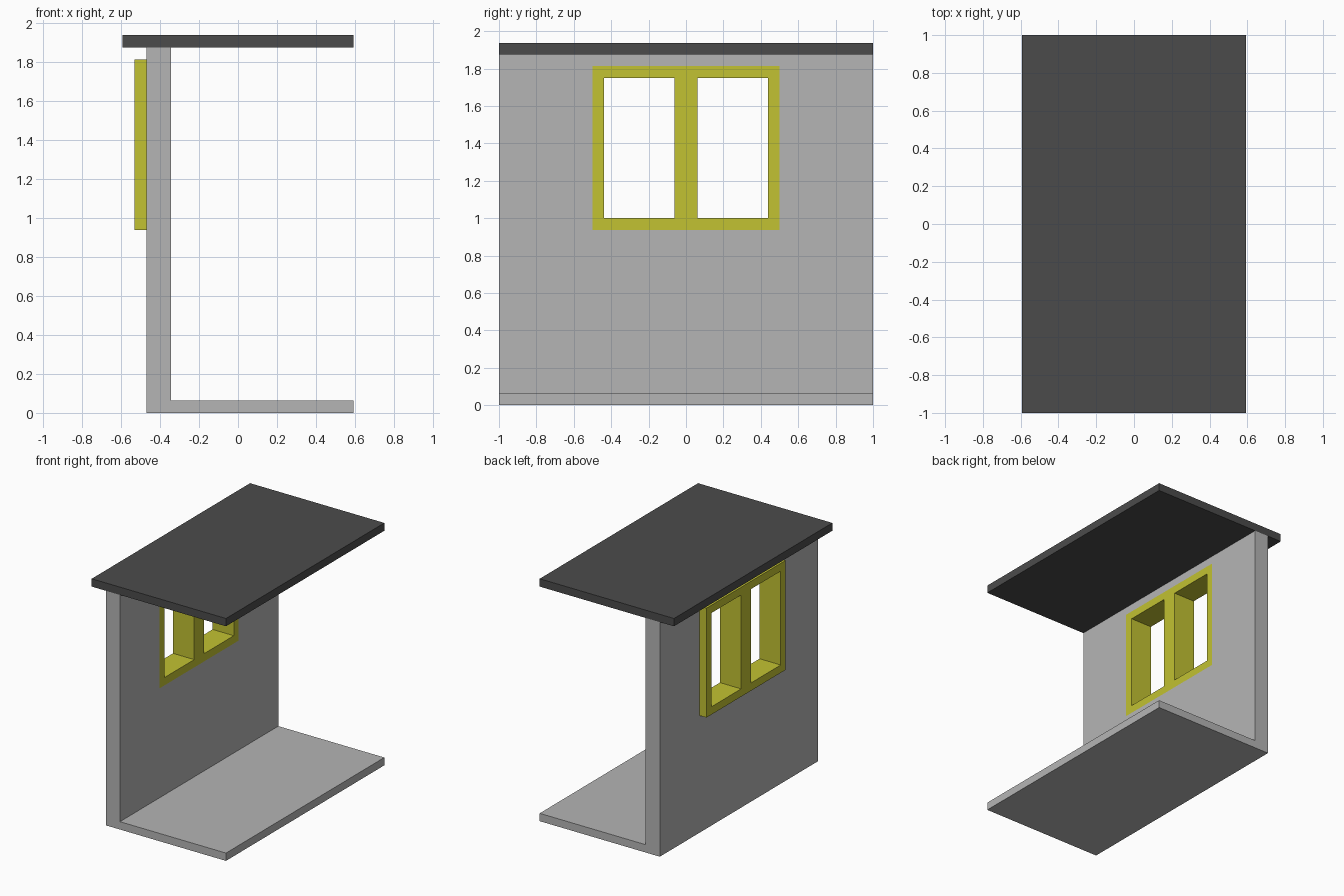
import bpy
import bmesh
from mathutils import Vector

cube = bpy.data.objects.get("Cube")
if cube:
    bpy.data.objects.remove(cube, do_unlink=True)

U = 1 / 16                      # building module
OUT, WALL, INNER, EDGE = -8.5 * U, -7.5 * U, -5.5 * U, 9.5 * U


def material(name, rgb):
    """Flat colour from sRGB 0-255 values."""
    lin = [((c / 255 + 0.055) / 1.055) ** 2.4 for c in rgb]
    mat = bpy.data.materials.new(name)
    mat.use_nodes = True
    mat.diffuse_color = (*lin, 1)
    bsdf = mat.node_tree.nodes["Principled BSDF"]
    bsdf.inputs["Base Color"].default_value = (*lin, 1)
    bsdf.inputs["Roughness"].default_value = 0.9
    return mat


def prism(name, profile, y0, y1, mat=None):
    """Extrude an x-z profile along y."""
    bm = bmesh.new()
    face = bm.faces.new([bm.verts.new((x, y0, z)) for x, z in profile])
    ext = bmesh.ops.extrude_face_region(bm, geom=[face])
    moved = [g for g in ext["geom"] if isinstance(g, bmesh.types.BMVert)]
    bmesh.ops.translate(bm, verts=moved, vec=Vector((0, y1 - y0, 0)))
    bmesh.ops.recalc_face_normals(bm, faces=bm.faces)
    mesh = bpy.data.meshes.new(name)
    bm.to_mesh(mesh)
    bm.free()
    if mat:
        mesh.materials.append(mat)
    obj = bpy.data.objects.new(name, mesh)
    bpy.context.collection.objects.link(obj)
    return obj


def box(name, x0, x1, y0, y1, z0, z1, mat=None):
    return prism(name, [(x0, z0), (x1, z0), (x1, z1), (x0, z1)], y0, y1, mat)


def cut(obj, cutter):
    """Subtract a cutter, then discard it."""
    cutter.hide_render = True
    mod = obj.modifiers.new("opening", "BOOLEAN")
    mod.operation = "DIFFERENCE"
    mod.solver = "EXACT"
    mod.object = cutter
    bpy.context.view_layer.objects.active = obj
    bpy.ops.object.modifier_apply(modifier=mod.name)
    bpy.data.objects.remove(cutter, do_unlink=True)


grey = material("concrete grey", (181, 181, 181))
dark = material("roof charcoal", (75, 75, 75))
yellow = material("window yellow", (194, 194, 50))

# Wall and floor slab in one L-shaped section
shell = prism("wall_and_floor",
              [(WALL, 0), (EDGE, 0), (EDGE, U), (INNER, U),
               (INNER, 30 * U), (WALL, 30 * U)], -1, 1, grey)
cut(shell, box("window_cutter", -1, 0, -8 * U, 8 * U, 15 * U, 29 * U))

# Flat roof
box("roof", -EDGE, EDGE, -1, 1, 30 * U, 31 * U, dark)

# Window frame: flush inside, proud of the wall outside, with two openings
frame = box("window_frame", OUT, INNER, -8 * U, 8 * U, 15 * U, 29 * U, yellow)
for y0 in (-7 * U, U):
    cut(frame, box("pane_cutter", -1, 0, y0, y0 + 6 * U, 16 * U, 28 * U))
